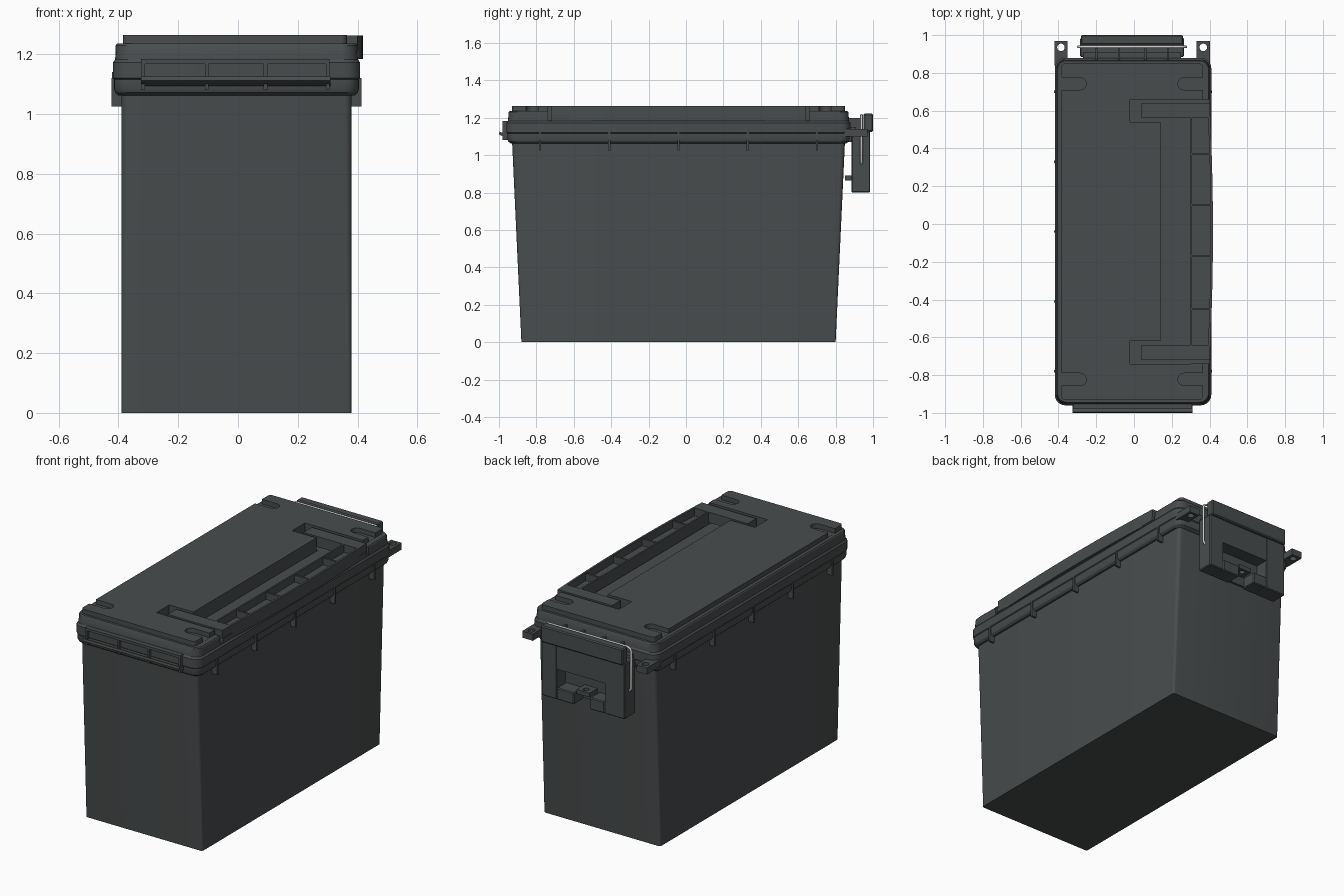
import bpy, bmesh, math

if "Cube" in bpy.data.objects:
    bpy.data.objects.remove(bpy.data.objects["Cube"])

def material(name, rgb):
    m = bpy.data.materials.new(name)
    m.diffuse_color = (*rgb, 1)
    m.use_nodes = True
    m.node_tree.nodes["Principled BSDF"].inputs["Base Color"].default_value = m.diffuse_color
    return m

PLASTIC = material("dark grey plastic", (0.066, 0.073, 0.074))
STEEL = material("bare steel wire", (0.6, 0.6, 0.6))
CX, CY = -0.005, -0.04          # centre of the box below the fittings

def finish(name, bm, mat=PLASTIC):
    bmesh.ops.recalc_face_normals(bm, faces=bm.faces)
    me = bpy.data.meshes.new(name)
    bm.to_mesh(me)
    bm.free()
    me.materials.append(mat)
    ob = bpy.data.objects.new(name, me)
    bpy.context.collection.objects.link(ob)
    return ob

def boxes(name, specs, bevel=0):
    """One object from (x0, x1, y0, y1, z0, z1) blocks."""
    bm = bmesh.new()
    for x0, x1, y0, y1, z0, z1 in specs:
        vs = bmesh.ops.create_cube(bm, size=1)["verts"]
        for v in vs:
            v.co.x = x0 if v.co.x < 0 else x1
            v.co.y = y0 if v.co.y < 0 else y1
            v.co.z = z0 if v.co.z < 0 else z1
    if bevel:
        bmesh.ops.bevel(bm, geom=bm.edges[:], offset=bevel, segments=1, affect='EDGES')
    return finish(name, bm)

def loft(name, layers, cx=CX, seg=5):
    """Stack of rounded rectangles: (z, half x, half y, corner radius)."""
    bm = bmesh.new()
    rings = []
    for z, hx, hy, r in layers:
        ring = []
        for q, (sx, sy) in enumerate(((1, 1), (-1, 1), (-1, -1), (1, -1))):
            for i in range(seg + 1):
                a = (q + i / seg) * math.pi / 2
                ring.append(bm.verts.new((cx + sx * (hx - r) + r * math.cos(a),
                                          CY + sy * (hy - r) + r * math.sin(a), z)))
        rings.append(ring)
    for a, b in zip(rings, rings[1:]):
        for i in range(len(a)):
            j = (i + 1) % len(a)
            bm.faces.new((a[i], a[j], b[j], b[i]))
    bm.faces.new(rings[0][::-1])
    bm.faces.new(rings[-1])
    return finish(name, bm)

def prism_x(name, profile, x0, x1):
    """Extrude a (y, z) outline along x."""
    bm = bmesh.new()
    f = bm.faces.new([bm.verts.new((x0, y, z)) for y, z in profile])
    g = bmesh.ops.extrude_face_region(bm, geom=[f])["geom"]
    bmesh.ops.translate(bm, vec=(x1 - x0, 0, 0),
                        verts=[v for v in g if isinstance(v, bmesh.types.BMVert)])
    return finish(name, bm)

def cylinder(name, x, y, z0, z1, r):
    bm = bmesh.new()
    vs = bmesh.ops.create_cone(bm, cap_ends=True, segments=20, radius1=r, radius2=r,
                               depth=z1 - z0)["verts"]
    bmesh.ops.translate(bm, verts=vs, vec=(x, y, (z0 + z1) / 2))
    return finish(name, bm)

def cut(ob, cutters):
    for c in cutters:
        m = ob.modifiers.new("cut", 'BOOLEAN')
        m.operation, m.solver, m.object = 'DIFFERENCE', 'EXACT', c
    bpy.context.view_layer.update()
    me = bpy.data.meshes.new_from_object(ob.evaluated_get(bpy.context.evaluated_depsgraph_get()))
    ob.modifiers.clear()
    ob.data = me
    for c in cutters:
        bpy.data.objects.remove(c)

def mirror_y(y0, y1):
    return (y0, y1), (2 * CY - y1, 2 * CY - y0)

# Tapered tub with its rounded flange
loft("tub", [(0, 0.385, 0.84, 0.012), (1.075, 0.385, 0.89, 0.025)])
loft("tub_flange", [(1.062, 0.395, 0.895, 0.045), (1.072, 0.406, 0.91, 0.05),
                    (1.085, 0.410, 0.915, 0.05), (1.115, 0.410, 0.915, 0.05)])

# Lid: lower flange and step
lid = loft("lid", [(1.11, 0.402, 0.908, 0.05), (1.12, 0.414, 0.92, 0.055),
                   (1.172, 0.414, 0.92, 0.055), (1.182, 0.406, 0.912, 0.05),
                   (1.230, 0.404, 0.908, 0.05), (1.236, 0.400, 0.904, 0.05)])
top = loft("lid_top_panel", [(1.19, 0.375, 0.89, 0.02), (1.264, 0.375, 0.89, 0.02)], cx=-0.01)

# Handle well, with pockets for the two arm pivots
for part in (lid, top):
    well = [boxes("well_cutter", [(0.14, 0.5, CY - 0.699, CY + 0.699, 1.184, 1.4)])]
    for y0, y1 in mirror_y(0.54, 0.66):
        well.append(boxes("pocket_cutter", [(-0.02, 0.3, y0, y1, 1.1845, 1.39)]))
    cut(part, well)

# Rounded slots at the lid corners
slots = []
for y0, y1 in mirror_y(0.71, 0.775):
    for s in (-1, 1):
        x, r = -0.01 + s * 0.275, (y1 - y0) / 2
        out = -0.01 + s * 0.45
        slots.append(boxes("slot_cutter", [(min(x, out), max(x, out), y0, y1, 1.2365, 1.3)]))
        slots.append(cylinder("slot_end_cutter", x, (y0 + y1) / 2, 1.2365, 1.3, r))
cut(top, slots)

# Carry handle: arms, ribbed channel bar and bowed outer rail
arms = []
for y0, y1 in mirror_y(0.56, 0.64):
    arms.append((0.04, 0.40, y0, y1, 1.20, 1.262))
boxes("handle_arms", arms)
bar = [(0.30, 0.405, -0.72, 0.64, 1.188, 1.215), (0.298, 0.308, -0.64, 0.56, 1.19, 1.262)]
bar += [(0.305, 0.405, y - 0.006, y + 0.006, 1.20, 1.256) for y in (0.37, 0.10, -0.17, -0.45)]
boxes("handle_bar", bar)
bm = bmesh.new()
n, half, rows = 14, 0.68, []
for i in range(n + 1):
    t = -1 + 2 * i / n
    x, y = 0.418 - 0.018 * t * t, CY + half * t
    rows.append([bm.verts.new((x + dx, y, z)) for dx, z in
                 ((-0.012, 1.184), (0, 1.184), (0, 1.262), (-0.012, 1.262))])
for a, b in zip(rows, rows[1:]):
    for k in range(4):
        bm.faces.new((a[k], a[(k + 1) % 4], b[(k + 1) % 4], b[k]))
bm.faces.new(rows[0])
bm.faces.new(rows[-1])
finish("handle_outer_rail", bm)

# Gussets under the rim on both long sides
ribs = []
for y in (-0.78, -0.41, -0.04, 0.33, 0.70):
    ribs += [(-0.423, -0.37, y - 0.006, y + 0.006, 1.025, 1.12),
             (0.36, 0.413, y - 0.006, y + 0.006, 1.025, 1.12)]
boxes("side_ribs", ribs)

# Front hinge: wedge bar, lip and dividers
prism_x("hinge_bar", [(-0.95, 1.092), (-0.975, 1.097), (-1.0, 1.112), (-0.996, 1.126),
                      (-0.97, 1.115), (-0.95, 1.115)], -0.325, 0.31)
boxes("hinge_ribs", [(x - 0.006, x + 0.006, -0.98, -0.94, 1.082, 1.18)
                     for x in (-0.318, -0.105, 0.092, 0.30)]
      + [(-0.324, 0.306, -0.98, -0.94, 1.168, 1.184)])

# Rear ears with holes
for side, x in (("left", -0.387), ("right", 0.367)):
    ear = boxes(side + "_rear_ear", [(x - 0.035, x + 0.035, 0.84, 0.97, 1.10, 1.14)])
    cut(ear, [cylinder("hole_cutter", x, 0.935, 1.0, 1.2, 0.02)])

# Ledge and small ribs behind the latch
boxes("latch_mount", [(-0.27, 0.25, 0.86, 0.91, 1.07, 1.15)]
      + [(x - 0.006, x + 0.006, 0.86, 0.93, 1.10, 1.20) for x in (-0.2, -0.08, 0.06, 0.18)])

# Rear latch: top bar, frame posts, centre plate, recess back and split bottom rail
boxes("latch_top_bar", [(-0.28, 0.26, 0.95, 1.0, 1.125, 1.222)], bevel=0.006)
boxes("latch_frame", [(-0.285, -0.15, 0.885, 0.985, 0.80, 1.13),
                      (0.165, 0.265, 0.885, 0.985, 0.80, 1.13),
                      (-0.15, -0.055, 0.885, 0.985, 0.80, 0.87),
                      (0.05, 0.165, 0.885, 0.985, 0.80, 0.87)], bevel=0.005)
boxes("latch_centre_plate", [(-0.155, 0.17, 0.885, 0.982, 0.98, 1.13),
                             (-0.155, 0.17, 0.885, 0.90, 0.81, 0.98)])
lug = boxes("padlock_lug", [(-0.045, 0.04, 0.85, 0.975, 0.865, 0.89)])
cut(lug, [cylinder("lug_hole_cutter", -0.0025, 0.945, 0.8, 1.0, 0.017)])

# Bent wire bail across the latch
cu = bpy.data.curves.new("wire_bail", 'CURVE')
cu.dimensions, cu.bevel_depth, cu.bevel_resolution = '3D', 0.007, 2
cu.use_fill_caps = True
half_path = [(-0.26, 0.95), (-0.285, 0.955), (-0.295, 0.97), (-0.295, 1.19),
             (-0.288, 1.207), (-0.27, 1.214)]
path = half_path + [(-0.02 - x, z) for x, z in reversed(half_path)]
sp = cu.splines.new('POLY')
sp.points.add(len(path) - 1)
for p, (x, z) in zip(sp.points, path):
    p.co = (x, 0.938, z, 1)
cu.materials.append(STEEL)
bpy.context.collection.objects.link(bpy.data.objects.new("wire_bail", cu))

# Smooth only the rounded corners
bpy.ops.object.select_all(action='DESELECT')
for ob in bpy.data.objects:
    if ob.type == 'MESH':
        ob.select_set(True)
        bpy.context.view_layer.objects.active = ob
bpy.ops.object.shade_smooth_by_angle(angle=math.radians(30))
